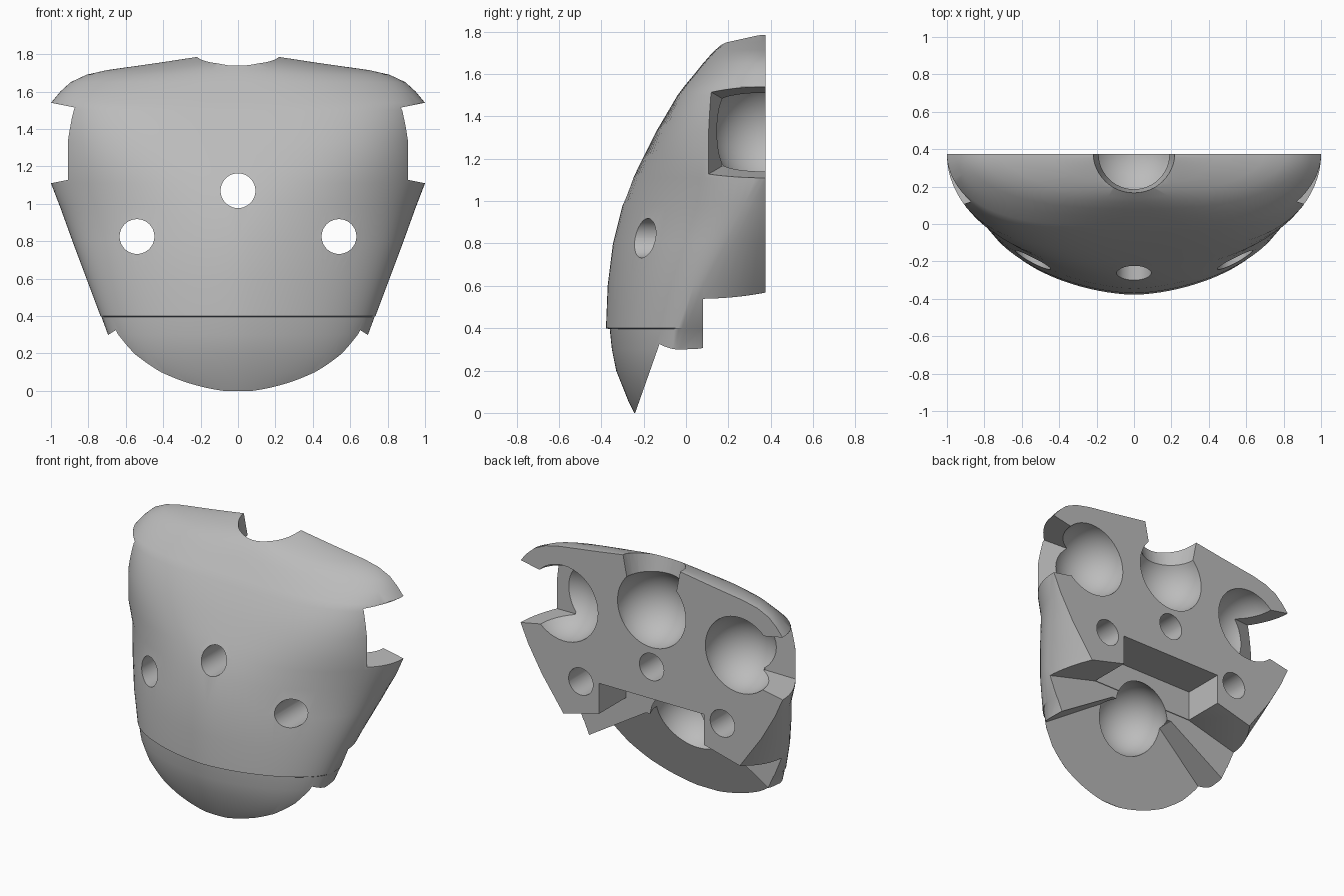
import bpy, bmesh, math
from mathutils import Matrix, Vector

cube = bpy.data.objects.get("Cube")
if cube:
    bpy.data.objects.remove(cube)

BACK = 0.375

# Shell outline by height: z, front y, half width, y of widest point, fullness
LEVELS = [
    (0.0, -.245, .40, -.10, 1.7), (.05, -.27, .48, -.09, 1.7), (.1, -.29, .55, -.08, 1.7),
    (.2, -.33, .64, -.05, 1.7), (.3, -.35, .695, -.03, 1.7), (.395, -.36, .73, 0, 1.7),
    (.4, -.378, .735, 0, 1.7), (.6, -.37, .81, .08, 1.7), (.8, -.345, .885, .19, 1.7),
    (.98, -.30, .95, .3, 1.8), (1.11, -.25, 1.0, .37, 2.1), (1.2, -.205, 1.0, .37, 2.5),
    (1.33, -.14, 1.0, .37, 3.3), (1.5, -.04, 1.0, .37, 3.7), (1.54, -.01, 1.0, .37, 3.5),
    (1.6, .04, .95, .37, 3.0), (1.65, .08, .895, .37, 2.6), (1.69, .115, .81, .37, 2.1),
    (1.715, .14, .70, .37, 1.8), (1.75, .18, .45, .37, 1.5), (1.785, .29, .22, .37, 1.3),
]


def mesh_object(name, bm):
    bmesh.ops.recalc_face_normals(bm, faces=bm.faces)
    me = bpy.data.meshes.new(name)
    bm.to_mesh(me)
    bm.free()
    ob = bpy.data.objects.new(name, me)
    bpy.context.collection.objects.link(ob)
    return ob


def loft(name, rings):
    bm = bmesh.new()
    loops = [[bm.verts.new(p) for p in ring] for ring in rings]
    n = len(loops[0])
    for a, b in zip(loops, loops[1:]):
        for i in range(n):
            j = (i + 1) % n
            bm.faces.new((a[i], a[j], b[j], b[i]))
    bm.faces.new(loops[0])
    bm.faces.new(loops[-1])
    return mesh_object(name, bm)


def section(z, front, width, mid, power):
    """Half oval with a flat back, going from the right edge to the left one."""
    sides, steps = 5, 24
    flank = []
    for i in range(sides):
        y = BACK + (mid - BACK) * i / sides
        flank.append((width * math.sqrt(1 - ((y - mid) / .575) ** 2), y))
    expo = .55 if power < 1.9 else .5
    half = list(flank)
    for i in range(steps):
        u = math.cos(math.pi / 2 * i / steps)
        f = max(0, 1 - u ** power) ** expo
        half.append((width * u, mid - (mid - front) * f))
    ring = half + [(0, front)] + [(-x, y) for x, y in reversed(half)]
    return [(x, y, z) for x, y in ring]


def sphere(name, loc, r):
    bm = bmesh.new()
    bmesh.ops.create_uvsphere(bm, u_segments=48, v_segments=24, radius=r,
                              matrix=Matrix.Translation(loc))
    return mesh_object(name, bm)


def cone(name, loc, r1, r2, depth, turn=0):
    bm = bmesh.new()
    bmesh.ops.create_cone(bm, cap_ends=True, segments=48, radius1=r1, radius2=r2, depth=depth,
                          matrix=Matrix.Translation(loc) @ Matrix.Rotation(turn, 4, 'X'))
    return mesh_object(name, bm)


def under_prism(name, half, front):
    """Mirrored x-z outline, run back from the sloping plane given by front(z)."""
    outline = half + [(-x, z) for x, z in reversed(half)]
    return loft(name, [[(x, front(z), z) for x, z in outline],
                       [(x, 1, z) for x, z in outline]])


shell = loft("face_shell", [section(*level) for level in LEVELS])

# Hollows and openings
cutters = [
    sphere("centre_hollow", (0, BACK, 1.464), .26),
    sphere("chin_hollow", (0, -.045, .56), .25),
    cone("top_notch", (0, BACK, 1.72), .185, .225, .2),
    cone("centre_hole", (0, 0, 1.07), .093, .093, 2, math.pi / 2),
]
for s in (-1, 1):
    cutters.append(sphere("side_hollow", (s * .67, BACK, 1.33), .26))
    cutters.append(cone("side_hole", (s * .54, 0, .825), .093, .093, 2, math.pi / 2))
    # Side window, tapering inwards
    rings = []
    for x, y, low, high in ((1.05, .06, 1.1, 1.55), (.72, .17, 1.165, 1.485)):
        rings.append([(s * x, y, low), (s * x, 1, low), (s * x, 1, high), (s * x, y, high)])
    cutters.append(loft("side_window", rings))

# Underside: sloping chin plane, raised back step and centre slot
cutters += [
    under_prism("chin_cut", [(1.2, -.3), (1.2, -.015), (.25, .575)], lambda z: -.24 + .353 * z),
    under_prism("back_step", [(1.2, -.31), (1.2, .43), (.4, .64)], lambda z: .08),
    under_prism("centre_slot", [(.4, -.32), (.4, .85)], lambda z: .085),
]

bpy.context.view_layer.objects.active = shell
shell.select_set(True)
for cutter in cutters:
    cutter.hide_render = True
    mod = shell.modifiers.new("cut", 'BOOLEAN')
    mod.operation = 'DIFFERENCE'
    mod.solver = 'EXACT'
    mod.object = cutter
    bpy.ops.object.modifier_apply(modifier=mod.name)
    bpy.data.objects.remove(cutter)

# Plain grey finish
grey = bpy.data.materials.new("grey")
grey.use_nodes = True
color = (.5, .5, .5, 1)
grey.diffuse_color = color
grey.node_tree.nodes["Principled BSDF"].inputs["Base Color"].default_value = color
shell.data.materials.clear()
shell.data.materials.append(grey)
bpy.ops.object.shade_smooth_by_angle(angle=math.radians(30))
